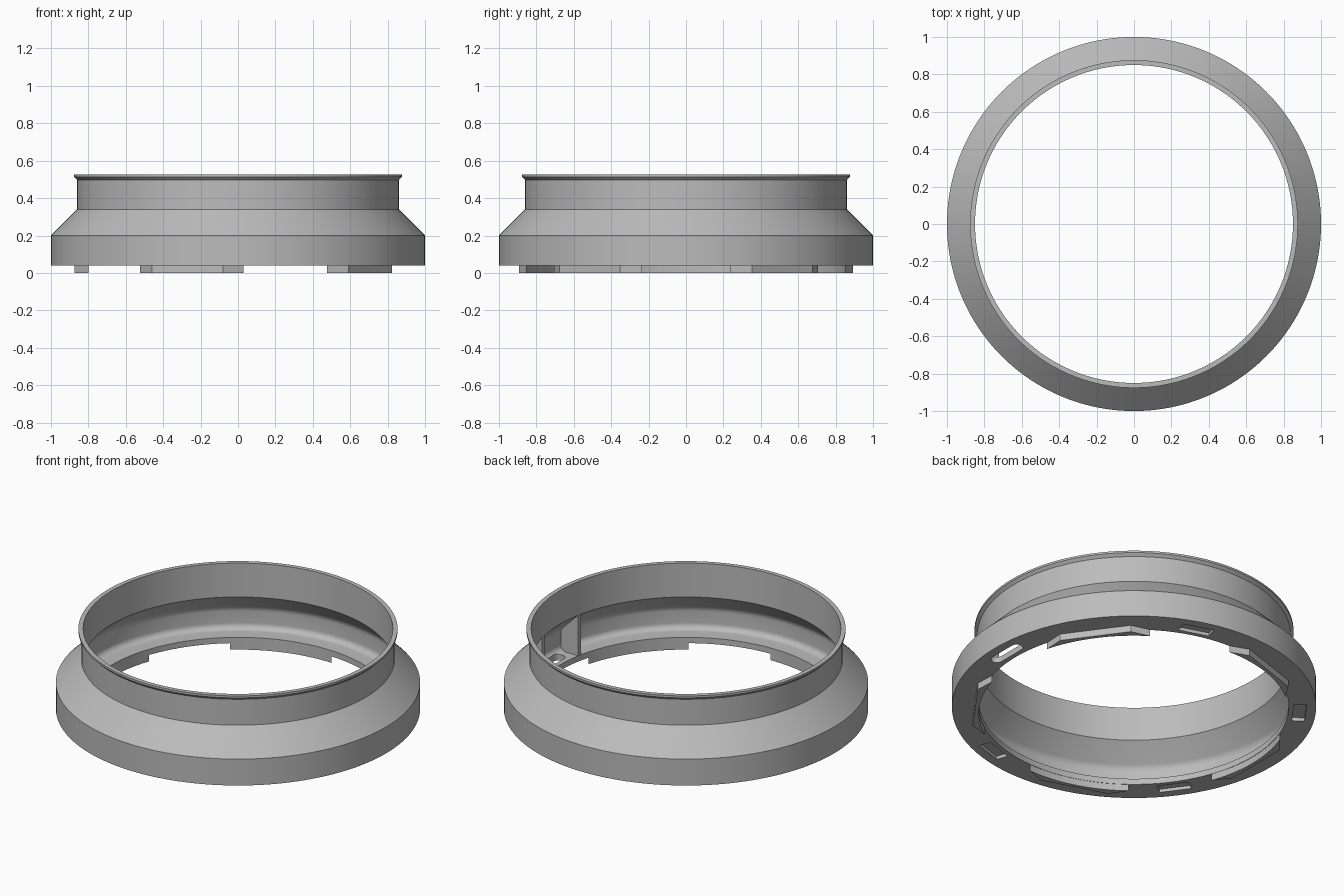
import bpy, bmesh
from math import sin, cos, pi, radians
from mathutils import Matrix, Vector

cube = bpy.data.objects.get("Cube")
if cube:
    bpy.data.objects.remove(cube, do_unlink=True)

GREY = (0.5, 0.5, 0.5, 1.0)
mat = bpy.data.materials.new("plain grey")
mat.use_nodes = True
mat.diffuse_color = GREY
mat.node_tree.nodes["Principled BSDF"].inputs["Base Color"].default_value = GREY

SEGMENTS = 160
REPEATS = 5
STEP = 2 * pi / REPEATS


def make_object(name, bm):
    bmesh.ops.recalc_face_normals(bm, faces=bm.faces)
    mesh = bpy.data.meshes.new(name)
    bm.to_mesh(mesh)
    bm.free()
    mesh.materials.append(mat)
    obj = bpy.data.objects.new(name, mesh)
    bpy.context.collection.objects.link(obj)
    return obj


def revolve(name, profile):
    """Closed ring from a closed (radius, height) profile."""
    bm = bmesh.new()
    rings = []
    for i in range(SEGMENTS):
        a = 2 * pi * i / SEGMENTS
        rings.append([bm.verts.new((r * cos(a), r * sin(a), z)) for r, z in profile])
    n = len(profile)
    for i in range(SEGMENTS):
        here, there = rings[i], rings[(i + 1) % SEGMENTS]
        for j in range(n):
            k = (j + 1) % n
            bm.faces.new((here[j], there[j], there[k], here[k]))
    return make_object(name, bm)


def prism(name, points, offset, angle=0.0):
    """Extrude a 3D outline along an offset, then turn it about the z axis."""
    bm = bmesh.new()
    face = bm.faces.new([bm.verts.new(p) for p in points])
    grown = bmesh.ops.extrude_face_region(bm, geom=[face], use_keep_orig=True)
    moved = [g for g in grown["geom"] if isinstance(g, bmesh.types.BMVert)]
    bmesh.ops.translate(bm, verts=moved, vec=Vector(offset))
    bmesh.ops.transform(bm, matrix=Matrix.Rotation(angle, 4, "Z"), verts=bm.verts)
    return make_object(name, bm)


def fillet(cx, cz, radius, start, end, steps=8):
    angles = [radians(start + (end - start) * i / steps) for i in range(steps + 1)]
    return [(cx + radius * cos(a), cz + radius * sin(a)) for a in angles]


# Shell: wide base, sloped shoulder, neck and flared lip, hollow with rounded inside corners
outside = [(0.85, 0.04), (1.0, 0.04), (1.0, 0.2), (0.86, 0.34), (0.86, 0.497),
           (0.876, 0.513), (0.876, 0.525), (0.85, 0.525), (0.85, 0.32)]
inside = fillet(0.905, 0.18, 0.06, 45, 0) + fillet(0.93, 0.11, 0.035, 0, -90)
ring_shell = revolve("ring_shell", outside + inside + [(0.85, 0.075)])

# Cutters: one rounded slot through the floor, shallow rectangular pockets elsewhere
SLOT_R = 0.034
ends = [(s, radians(a + (0 if s > 0 else 180))) for s in (1, -1) for a in range(0, 181, 15)]
slot = [(0.912 + SLOT_R * cos(a), s * 0.085 + SLOT_R * sin(a), 0.0) for s, a in ends]
cutters = [prism("slot_cutter", slot, (0, 0, 0.12))]
pocket = [(0.875, -0.09, 0), (0.945, -0.09, 0), (0.945, 0.09, 0), (0.875, 0.09, 0)]
for i in range(1, REPEATS):
    cutters.append(prism("pocket_cutter", pocket, (0, 0, 0.06), i * STEP))

bpy.context.view_layer.objects.active = ring_shell
for cutter in cutters:
    cutter.hide_render = True
    mod = ring_shell.modifiers.new("cut", "BOOLEAN")
    mod.operation = "DIFFERENCE"
    mod.solver = "EXACT"
    mod.object = cutter
    bpy.ops.object.modifier_apply(modifier=mod.name)
    bpy.data.objects.remove(cutter, do_unlink=True)

# Locking tabs under the base: straight outer edge, curved inner edge
arc = [radians(20 - 40 * i / 16) for i in range(17)]
tab = [(0.874, -0.2, 0), (0.874, 0.2, 0)]
tab += [(0.852 * cos(a), 0.852 * sin(a), 0) for a in arc]
for i in range(REPEATS):
    prism(f"locking_tab_{i + 1}", tab, (0, 0, 0.05), (i + 0.5) * STEP)

# Ribs either side of the slot
for name, y in (("front_rib", -0.186), ("back_rib", 0.16)):
    side = [(0.835, y, 0.06), (0.96, y, 0.06), (0.96, y, 0.21), (0.835, y, 0.335)]
    prism(name, side, (0, 0.026, 0))

# Smooth the round shell, keep its creases sharp
bpy.ops.object.select_all(action="DESELECT")
ring_shell.select_set(True)
bpy.context.view_layer.objects.active = ring_shell
bpy.ops.object.shade_smooth_by_angle(angle=radians(25))
